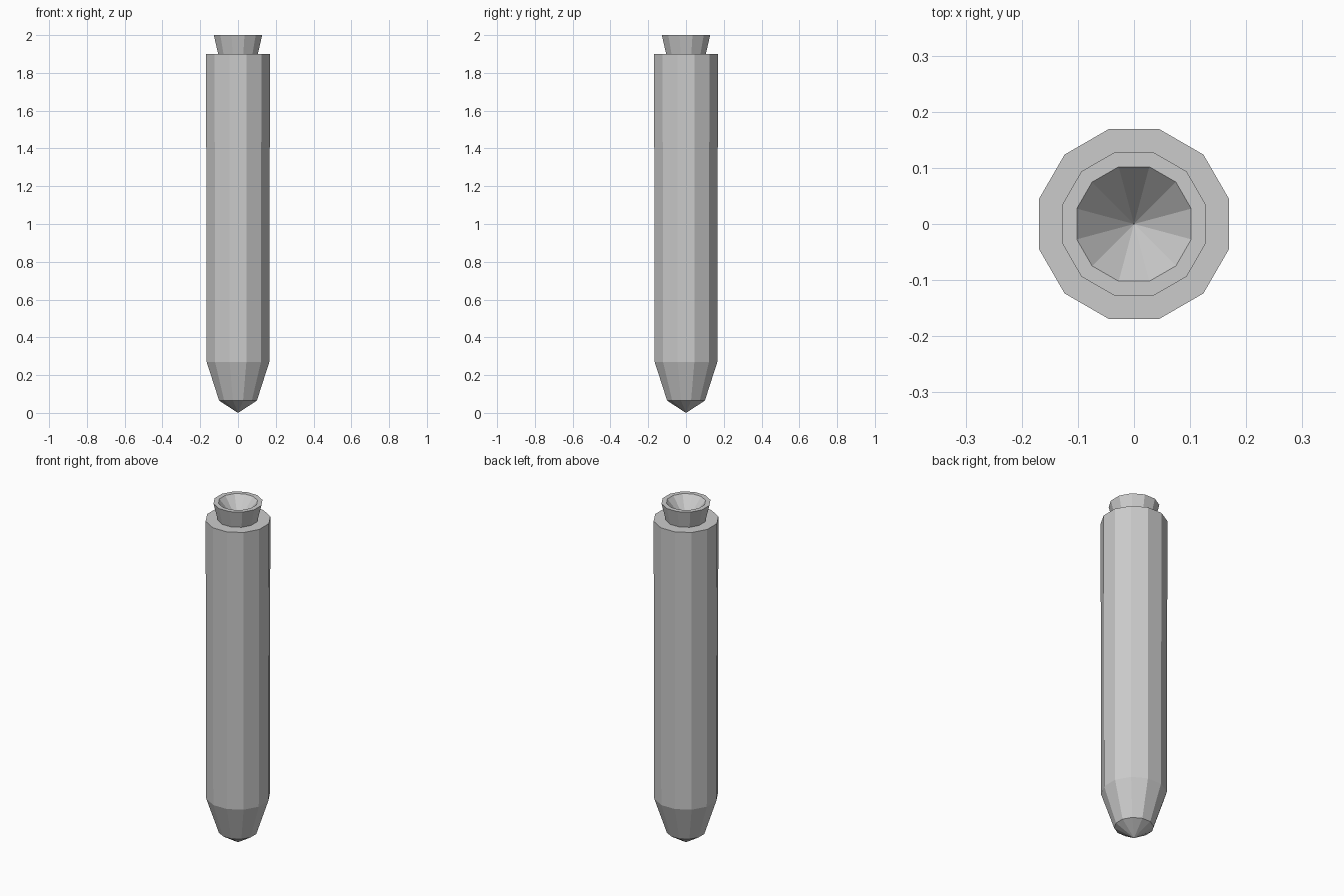
import bpy, bmesh, math

if "Cube" in bpy.data.objects:
    bpy.data.objects.remove(bpy.data.objects["Cube"])

SIDES = 12
FLAT = math.cos(math.pi / SIDES)  # flat-to-centre over corner radius


def lathe(name, profile):
    """Spin (half width, z) points, bottom to top, into a faceted solid."""
    bm = bmesh.new()
    rings = []
    for w, z in profile:
        if w == 0:
            rings.append([bm.verts.new((0, 0, z))] * SIDES)
            continue
        r = w / FLAT
        angles = [2 * math.pi * (i + 0.5) / SIDES for i in range(SIDES)]
        rings.append([bm.verts.new((r * math.cos(a), r * math.sin(a), z)) for a in angles])
    for low, high in zip(rings, rings[1:]):
        for i in range(SIDES):
            j = (i + 1) % SIDES
            corners = list(dict.fromkeys((low[i], low[j], high[j], high[i])))
            bm.faces.new(corners)
    bmesh.ops.recalc_face_normals(bm, faces=bm.faces)
    mesh = bpy.data.meshes.new(name)
    bm.to_mesh(mesh)
    bm.free()
    obj = bpy.data.objects.new(name, mesh)
    bpy.context.collection.objects.link(obj)
    return obj


# Pointed tip, tapered nose, long barrel, flared neck and conical recess
lathe("barrel", [
    (0, 0.0), (0.10, 0.065),
    (0.166, 0.27), (0.169, 1.9),
    (0.105, 1.9), (0.128, 2.0),
    (0.102, 2.0), (0, 1.88),
])
